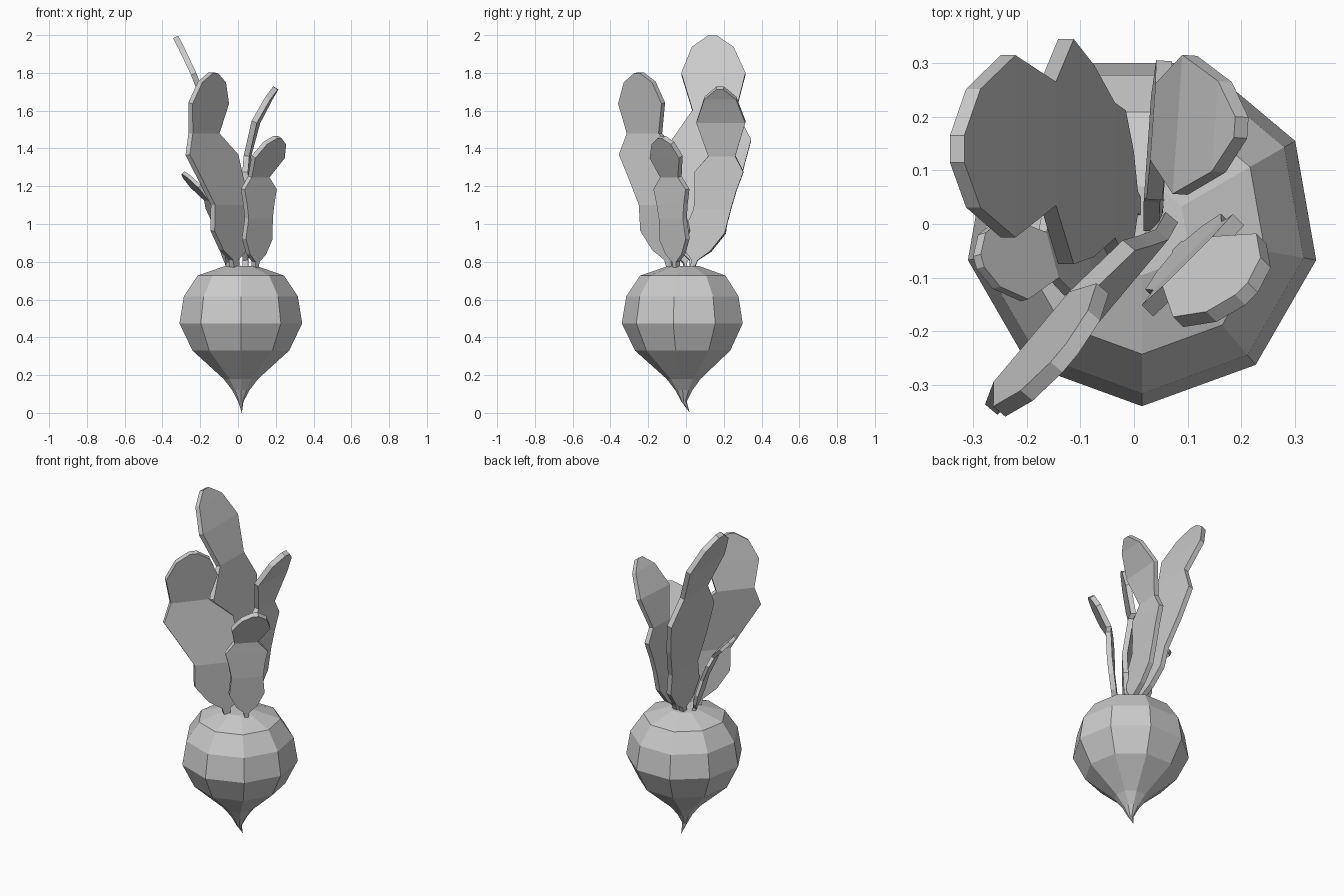
import bpy
import bmesh
from math import cos, sin, radians
from mathutils import Vector

cube = bpy.data.objects.get("Cube")
if cube:
    bpy.data.objects.remove(cube)

GREY = (0.6, 0.6, 0.6, 1)
grey = bpy.data.materials.new("plain_grey")
grey.use_nodes = True
grey.diffuse_color = GREY
grey.node_tree.nodes["Principled BSDF"].inputs["Base Color"].default_value = GREY

# Leaf outline, lobe by lobe, as (share of the lobe's length, share of its width)
LOBES = [
    [(0, 0.1), (0.15, 0.15), (0.3, 0.6), (0.6, 1), (1, 0.9)],
    [(0.35, 0.85), (0.7, 1), (1, 0.55)],
    [(0.5, 1), (0.85, 0.65), (1, 0.15)],
]


def make_object(name, bm):
    """Turn a bmesh into a flat-shaded grey object."""
    bmesh.ops.recalc_face_normals(bm, faces=bm.faces)
    mesh = bpy.data.meshes.new(name)
    bm.to_mesh(mesh)
    bm.free()
    mesh.materials.append(grey)
    part = bpy.data.objects.new(name, mesh)
    bpy.context.collection.objects.link(part)
    return part


def make_root(name, centre, tip, sides):
    """Rounded shoulder above the belly, curved taper down to the tail."""
    taper = [(z, 0.26 * (z / 0.33) ** 1.7) for z in (0.06, 0.12, 0.18, 0.33)]
    shoulder = []
    for step in range(4):
        rise = radians(28 * step)
        shoulder.append((0.474 + 0.305 * sin(rise), 0.33 * cos(rise) ** 0.6))

    bm = bmesh.new()
    loops = []
    for height, radius in taper + shoulder:
        loop = []
        for side in range(sides):
            turn = radians(360 * side / sides - 90)
            loop.append(bm.verts.new((centre.x + radius * cos(turn),
                                      centre.y + radius * sin(turn), height)))
        loops.append(loop)
    point = bm.verts.new(tip)
    for side in range(sides):
        following = (side + 1) % sides
        bm.faces.new((point, loops[0][following], loops[0][side]))
        for low, high in zip(loops, loops[1:]):
            bm.faces.new((low[side], low[following], high[following], high[side]))
    bm.faces.new(loops[-1])
    return make_object(name, bm)


def make_leaf(name, facing, base, hip, waist, tip, widths, bow=0, thickness=0.03):
    """Three-lobed plate whose spine bends at the joints; bow curves the top lobe in x."""
    joints = [Vector(joint) for joint in (base, hip, waist, tip)]
    across = Vector((cos(radians(facing)), sin(radians(facing)), 0))
    bows = (0, 0, bow)

    bm = bmesh.new()
    rows = []
    for start, end, width, bend, lobe in zip(joints, joints[1:], widths, bows, LOBES):
        for along, share in lobe:
            spine = start.lerp(end, along)
            spine.x += bend * sin(radians(180 * along))
            rows.append([bm.verts.new(spine + across * width * share * side)
                         for side in (-1, 1)])
    for low, high in zip(rows, rows[1:]):
        bm.faces.new((low[0], low[1], high[1], high[0]))
    leaf = make_object(name, bm)
    solid = leaf.modifiers.new("thickness", "SOLIDIFY")
    solid.thickness = thickness
    solid.offset = 0
    return leaf


# Bulbous root with a pointed tail
make_root("root_bulb", centre=Vector((0.015, -0.01, 0)), tip=(0.02, 0.02, 0), sides=9)

# Tall leaf leaning outward at the back
make_leaf("tall_back_leaf", facing=90,
          base=(0, 0.03, 0.76), hip=(-0.05, 0.1, 1.08),
          waist=(-0.16, 0.15, 1.6), tip=(-0.33, 0.14, 1.99),
          widths=(0.14, 0.21, 0.17), bow=0.01)

# Broad leaf at the front
make_leaf("broad_front_leaf", facing=50,
          base=(-0.02, -0.08, 0.76), hip=(-0.04, -0.13, 1.1),
          waist=(-0.18, -0.22, 1.48), tip=(-0.13, -0.25, 1.8),
          widths=(0.16, 0.2, 0.15))

# Middle leaf curling outward at the back
make_leaf("curled_back_leaf", facing=86,
          base=(0.04, 0.03, 0.76), hip=(0.04, 0.14, 1.08),
          waist=(0.05, 0.19, 1.36), tip=(0.2, 0.18, 1.72),
          widths=(0.11, 0.13, 0.13), bow=-0.03)

# Short leaf at the front
make_leaf("short_front_leaf", facing=45,
          base=(0.09, -0.05, 0.76), hip=(0.11, -0.07, 1.03),
          waist=(0.11, -0.08, 1.25), tip=(0.21, -0.13, 1.46),
          widths=(0.1, 0.12, 0.11))

# Small leaf bending out to the side
make_leaf("small_side_leaf", facing=105,
          base=(-0.05, 0, 0.76), hip=(-0.1, -0.04, 0.98),
          waist=(-0.16, -0.06, 1.13), tip=(-0.29, -0.07, 1.27),
          widths=(0.06, 0.08, 0.08), thickness=0.02)
